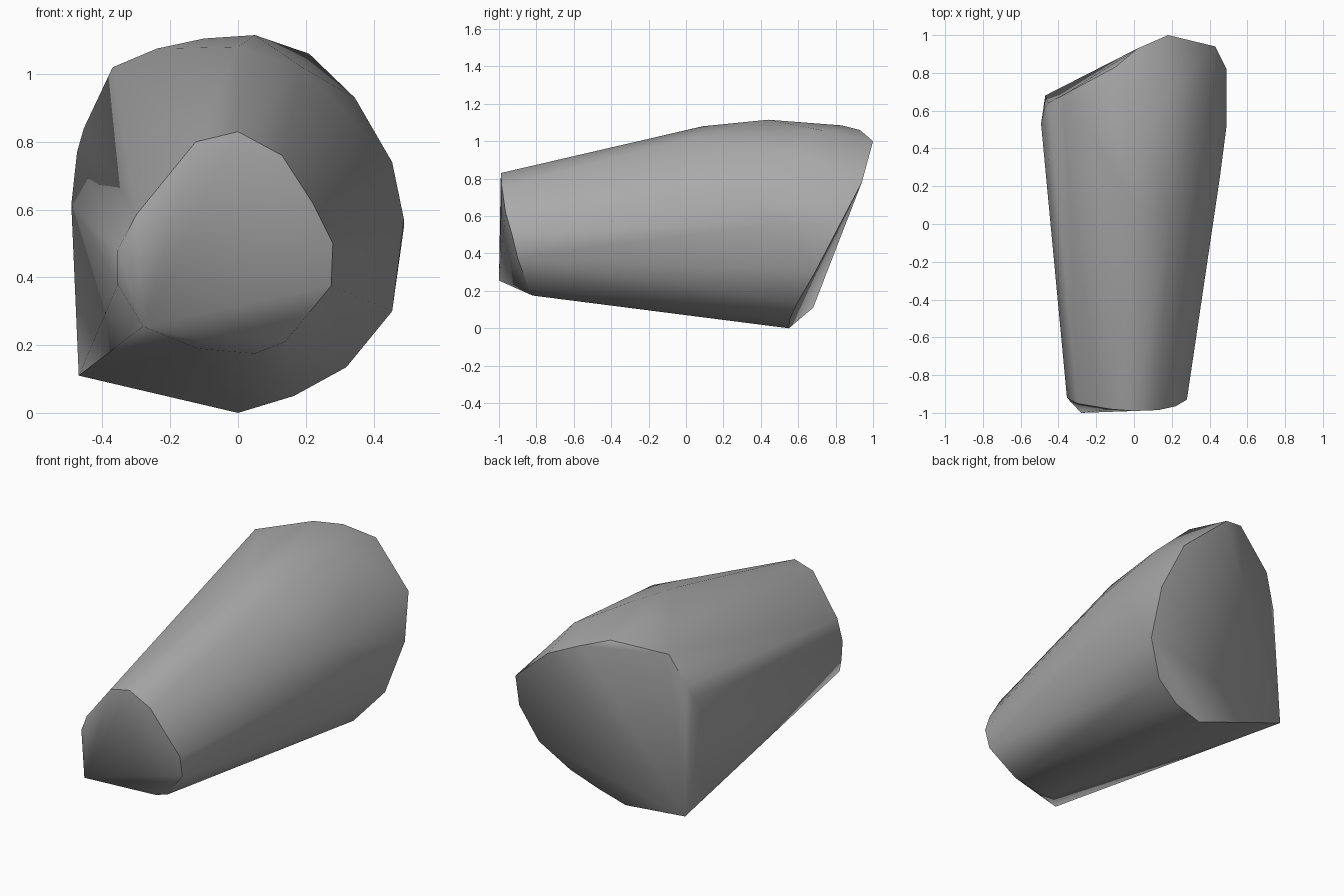
import bpy, bmesh, math

cube = bpy.data.objects.get("Cube")
if cube:
    bpy.data.objects.remove(cube, do_unlink=True)

mat = bpy.data.materials.new("plain_grey")
mat.use_nodes = True
grey = (0.4, 0.4, 0.4, 1)
mat.diffuse_color = grey
mat.node_tree.nodes["Principled BSDF"].inputs["Base Color"].default_value = grey

# Narrow front end, slanting back towards its lower edge
front_rim = [(0, -.99, .83), (.13, -.985, .76), (.22, -.965, .62), (.28, -.93, .5),
             (.275, -.9, .375), (.14, -.84, .21), (.05, -.82, .175), (-.12, -.83, .19),
             (-.28, -1, .255), (-.355, -.91, .38), (-.355, -.92, .48),
             (-.3, -.95, .585), (-.125, -.98, .8)]

# Swollen middle of the body
body = [(0, .09, 1.08), (.19, .03, 1.02), (.05, .44, 1.115), (-.1, .5, 1.105),
        (-.24, .5, 1.075), (.21, .72, 1.06), (.345, .59, .93), (.455, .25, .74),
        (.49, .52, .57), (-.455, .64, .84), (-.475, .61, .77), (-.492, .53, .615)]

# Wide back end, cut off at a slant
back_rim = [(.18, 1, 1), (.02, .93, 1.06), (-.1, .83, 1.085), (-.37, .685, 1.02),
            (-.47, .68, .11), (0, .55, 0), (.165, .555, .05), (.32, .595, .135),
            (.455, .69, .3), (.49, .82, .55), (.43, .94, .78)]

# Wrap one tight skin around the three outlines
bm = bmesh.new()
for p in front_rim + body + back_rim:
    bm.verts.new(p)
hull = bmesh.ops.convex_hull(bm, input=bm.verts)
spare = {v for v in hull["geom_interior"] + hull["geom_unused"]
         if isinstance(v, bmesh.types.BMVert)}
bmesh.ops.delete(bm, geom=list(spare), context='VERTS')
bmesh.ops.recalc_face_normals(bm, faces=bm.faces)

mesh = bpy.data.meshes.new("tapered_body")
bm.to_mesh(mesh)
bm.free()
mesh.materials.append(mat)
obj = bpy.data.objects.new("tapered_body", mesh)
bpy.context.collection.objects.link(obj)

# Smooth sides with crisp ends
bpy.ops.object.select_all(action='DESELECT')
obj.select_set(True)
bpy.context.view_layer.objects.active = obj
bpy.ops.object.shade_smooth_by_angle(angle=math.radians(40))
